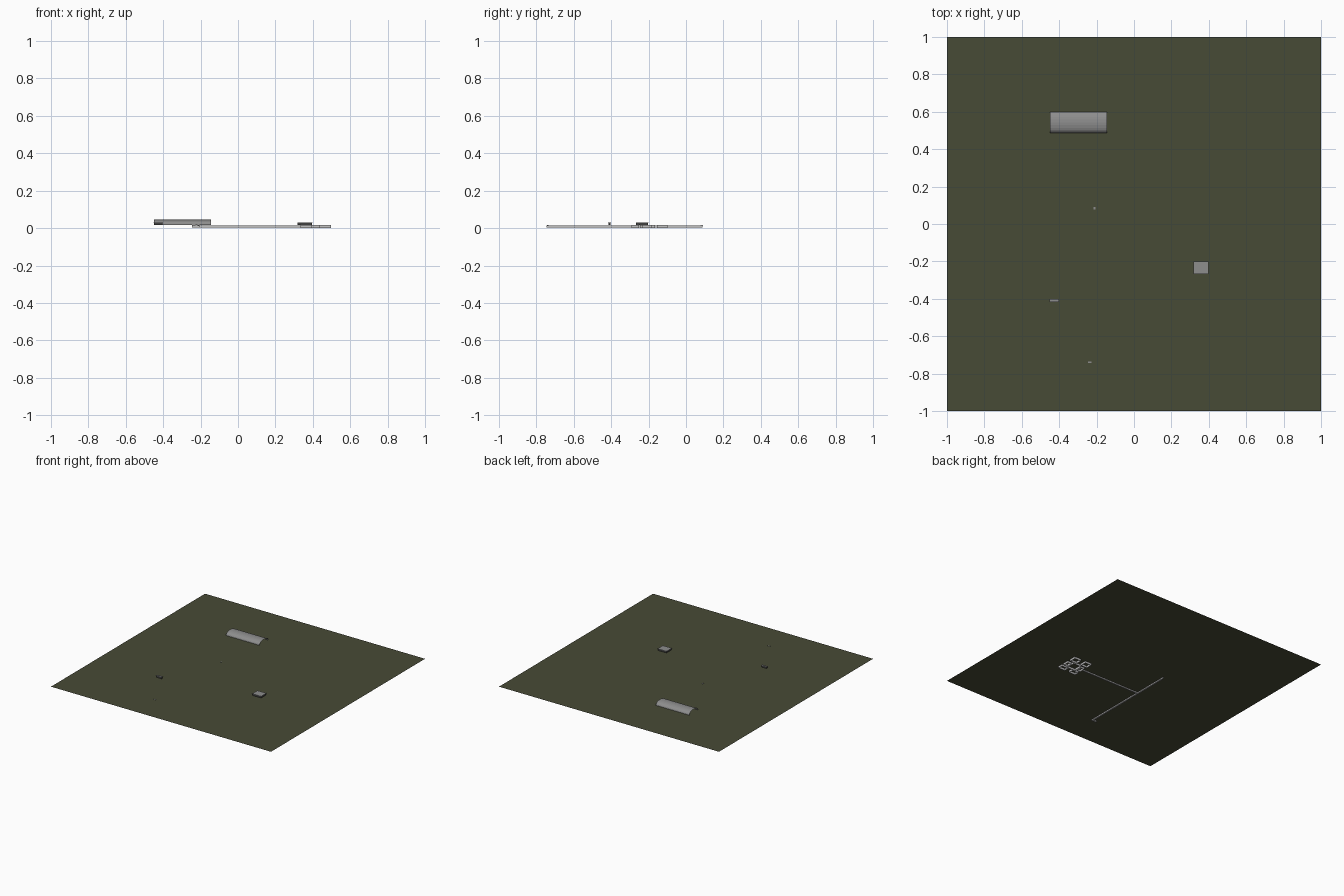
import bpy, bmesh, math

if "Cube" in bpy.data.objects:
    bpy.data.objects.remove(bpy.data.objects["Cube"])

GROUND_Z = 0.016

def material(name, rgb):
    m = bpy.data.materials.new(name)
    m.diffuse_color = (*rgb, 1)
    m.use_nodes = True
    m.node_tree.nodes["Principled BSDF"].inputs["Base Color"].default_value = m.diffuse_color
    return m

OLIVE = material("olive_ground", (0.064, 0.069, 0.037))
GREY = material("concrete_grey", (0.27, 0.27, 0.27))
DARK = material("dark_grey", (0.05, 0.05, 0.05))
PALE = material("pale_concrete", (0.55, 0.55, 0.55))

def finish(name, bm, mat):
    me = bpy.data.meshes.new(name)
    bm.to_mesh(me)
    bm.free()
    me.materials.append(mat)
    ob = bpy.data.objects.new(name, me)
    bpy.context.collection.objects.link(ob)
    return ob

def add_box(bm, x0, x1, y0, y1, z0, z1):
    vs = bmesh.ops.create_cube(bm, size=1)["verts"]
    for v in vs:
        v.co.x = x1 if v.co.x > 0 else x0
        v.co.y = y1 if v.co.y > 0 else y0
        v.co.z = z1 if v.co.z > 0 else z0

def boxes(name, mat, *dims):
    bm = bmesh.new()
    for d in dims:
        add_box(bm, *d)
    return finish(name, bm, mat)

# ground sheet, no thickness
bm = bmesh.new()
bmesh.ops.create_grid(bm, x_segments=1, y_segments=1, size=1)
for v in bm.verts:
    v.co.z = GROUND_Z
finish("ground", bm, OLIVE)

# open-ended arched hangar shell
bm = bmesh.new()
N = 12
rows = []
for i in range(N + 1):
    a = math.pi * i / N
    y = 0.543 + 0.057 * math.cos(a)
    z = GROUND_Z + 0.029 * math.sin(a) ** 0.9 if 0 < i < N else GROUND_Z
    rows.append([bm.verts.new((x, y, z)) for x in (-0.45, -0.145)])
for r, s in zip(rows, rows[1:]):
    bm.faces.new((r[0], r[1], s[1], s[0]))
bmesh.ops.recalc_face_normals(bm, faces=bm.faces)
if sum(f.normal.z for f in bm.faces) < 0:
    bmesh.ops.reverse_faces(bm, faces=bm.faces)
finish("hangar_shell", bm, GREY)

# surface buildings: dark walls under a flat grey roof
def building(name, x0, x1, y0, y1, top):
    e = 0.002
    boxes(name + "_walls", DARK, (x0 + e, x1 - e, y0 + e, y1 - e, GROUND_Z, top - 0.003))
    boxes(name + "_roof", GREY, (x0, x1, y0, y1, top - 0.003, top))

building("main_building", 0.317, 0.398, -0.268, -0.2, 0.031)
building("small_building", -0.452, -0.402, -0.417, -0.402, 0.031)

# entry hatches above the tunnel ends
boxes("north_hatch", GREY, (-0.216, -0.207, 0.077, 0.09, 0.014, 0.0175))
boxes("south_hatch", GREY, (-0.247, -0.227, -0.744, -0.736, 0.014, 0.0175))

# underground tunnels
boxes("tunnels", PALE,
      (-0.218, -0.206, -0.745, 0.088, 0.004, 0.013),
      (-0.247, -0.218, -0.745, -0.735, 0.004, 0.013),
      (-0.206, 0.34, -0.215, -0.204, 0.004, 0.013))

# underground rooms, each drawn as a ring of walls open below
def room(bm, x0, x1, y0, y1, t=0.004):
    z0, z1 = 0.0, 0.0155
    for y in (y0, y1 - t):
        add_box(bm, x0, x1, y, y + t, z0, z1)
    for x in (x0, x1 - t):
        add_box(bm, x, x + t, y0 + t, y1 - t, z0, z1)

bm = bmesh.new()
room(bm, 0.375, 0.455, -0.245, -0.165)          # central hall
for x0, x1 in ((0.335, 0.395), (0.435, 0.498)):  # corner rooms
    for y0, y1 in ((-0.292, -0.25), (-0.155, -0.1)):
        room(bm, x0, x1, y0, y1)
room(bm, 0.335, 0.37, -0.232, -0.182)           # entry
room(bm, 0.46, 0.498, -0.232, -0.182)           # far room
finish("underground_rooms", bm, PALE)
